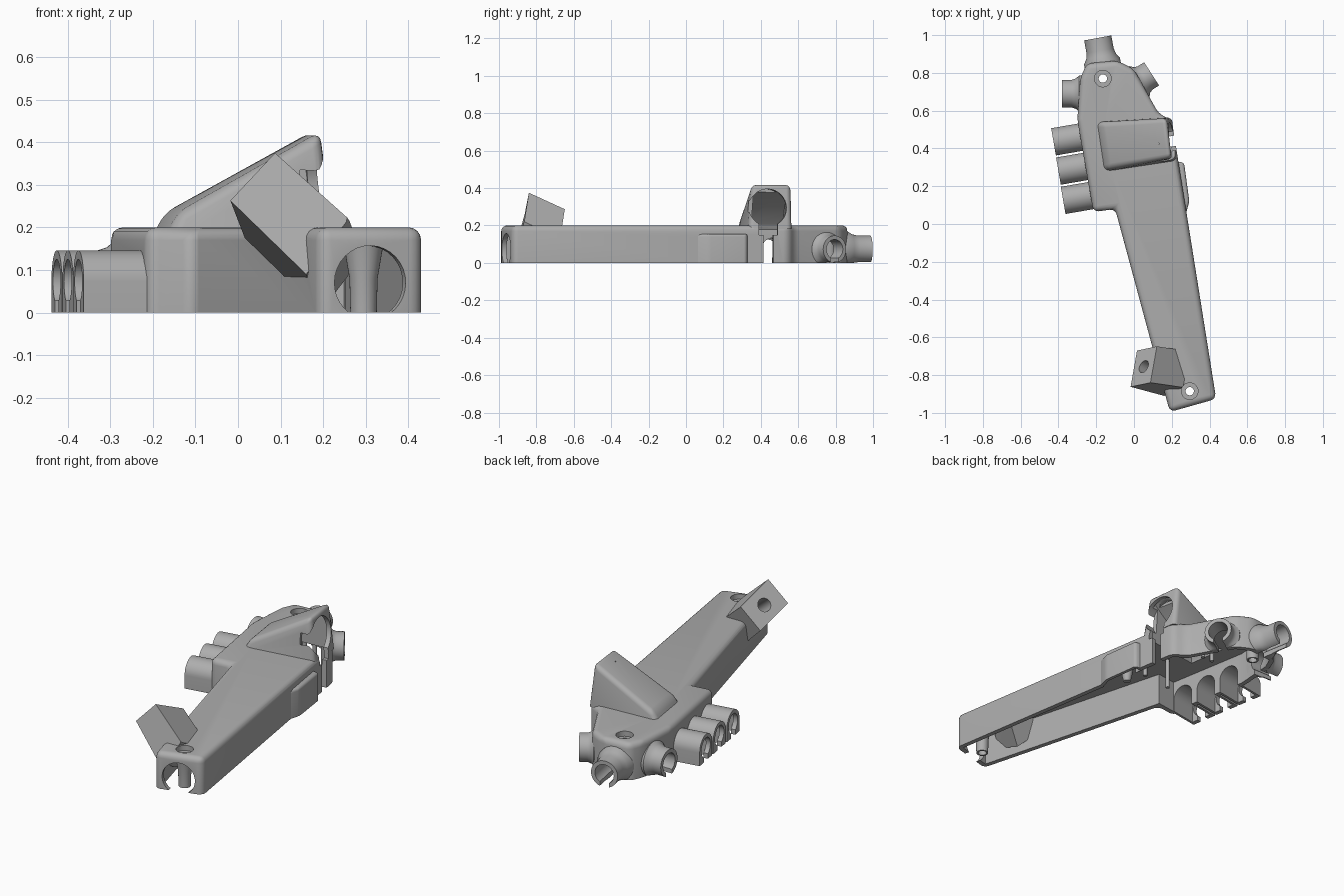
import bpy, bmesh, math
from mathutils import Vector

if "Cube" in bpy.data.objects:
    bpy.data.objects.remove(bpy.data.objects["Cube"])

grey = bpy.data.materials.new("plastic grey")
grey.use_nodes = True
grey.diffuse_color = (0.42, 0.42, 0.42, 1)
grey.node_tree.nodes["Principled BSDF"].inputs["Base Color"].default_value = (0.42, 0.42, 0.42, 1)


def loft(name, rings, bevel=0):
    """Closed solid through equal-length rings; bevel rounds all but the base rim."""
    bm = bmesh.new()
    vs = [[bm.verts.new(p) for p in ring] for ring in rings]
    n = len(vs[0])
    for a, b in zip(vs, vs[1:]):
        for i in range(n):
            bm.faces.new((a[i], a[(i + 1) % n], b[(i + 1) % n], b[i]))
    bm.faces.new(vs[0][::-1])
    bm.faces.new(vs[-1])
    bmesh.ops.recalc_face_normals(bm, faces=bm.faces)
    if bevel:
        base = set(vs[0])
        edges = [e for e in bm.edges if not (e.verts[0] in base and e.verts[1] in base)]
        bmesh.ops.bevel(bm, geom=edges, offset=bevel, segments=4, profile=0.5,
                        affect='EDGES', clamp_overlap=True)
        bmesh.ops.recalc_face_normals(bm, faces=bm.faces)
    me = bpy.data.meshes.new(name)
    bm.to_mesh(me)
    bm.free()
    me.materials.append(grey)
    ob = bpy.data.objects.new(name, me)
    bpy.context.scene.collection.objects.link(ob)
    return ob


def prism(name, outline, z0, z1, bevel=0):
    return loft(name, [[(x, y, z) for x, y in outline] for z in (z0, z1)], bevel)


def inset(outline, d):
    """Mitred inward offset of a counter-clockwise outline."""
    out = []
    for i, p in enumerate(outline):
        p = Vector(p)
        a = (p - Vector(outline[i - 1])).normalized()
        b = (Vector(outline[(i + 1) % len(outline)]) - p).normalized()
        na, nb = Vector((-a.y, a.x)), Vector((-b.y, b.x))
        out.append(tuple(p + (na + nb) * d / (1 + na.dot(nb))))
    return out


def rod(name, stations, n=32):
    """Round solid through (centre, radius) stations on a straight axis."""
    axis = (Vector(stations[-1][0]) - Vector(stations[0][0])).normalized()
    u = axis.orthogonal().normalized()
    v = axis.cross(u)
    turn = [2 * math.pi * i / n for i in range(n)]
    return loft(name, [[Vector(c) + (u * math.cos(t) + v * math.sin(t)) * r for t in turn]
                       for c, r in stations])


def bar(name, start, direction, length, width, z0, z1):
    """Straight box running horizontally from start along direction."""
    s, d = Vector(start), Vector(direction).normalized()
    w = Vector((-d.y, d.x)) * width / 2
    return prism(name, [s - w, s + d * length - w, s + d * length + w, s + w], z0, z1)


R = 0.073  # socket radius and axis height


def sleeve(name, end, inward, stations, r, arch):
    """Socket body along inward; stations are (distance, scale)."""
    d = Vector((inward[0], inward[1], 0)).normalized()
    side = Vector((-d.y, d.x, 0))
    if arch:
        prof = [(math.cos(t), math.sin(t)) for t in [math.pi * i / 20 for i in range(21)]]
        prof += [(-1, -2), (1, -2)]
    else:
        prof = [(math.cos(t), math.sin(t)) for t in [math.pi * i / 20 for i in range(40)]]
    floor = 0 if r == R else -0.05
    rings = []
    for dist, k in stations:
        c = Vector((end[0], end[1], 0)) + d * dist
        rings.append([c + side * u * r * k + Vector((0, 0, max(floor, R + v * r * k))) for u, v in prof])
    return loft(name, rings)


# Outer shells
body_outline = [(0.435, -0.926), (0.20, 0.55), (0.13, 0.585), (0, 0.82), (-0.09, 0.865),
                (-0.25, 0.85), (-0.285, 0.77), (-0.30, 0.55), (-0.215, 0.063),
                (-0.10, 0.08), (0.19, -0.995)]
bump_outline = [(0.2, 0.05), (0.27, 0.035), (0.293, 0.12), (0.265, 0.325), (0.2, 0.335)]
body = prism("body_shell", body_outline, 0, 0.2, 0.03)
bump = prism("side_bulge", bump_outline, 0, 0.155, 0.015)

house_base = [(-0.205, 0.54), (-0.165, 0.275), (0.228, 0.335), (0.2, 0.565)]
house_top = [(-0.175, 0.535, 0.235), (-0.14, 0.295, 0.235), (0.195, 0.35, 0.425), (0.17, 0.56, 0.425)]
housing = loft("raised_housing", [[(x, y, 0.18) for x, y in house_base], house_top], 0.025)

# Slanted block on the grip
front = [Vector(p) for p in ((-0.018, -0.862, 0.263), (0.087, -0.84, 0.375),
                             (0.26, -0.865, 0.22), (0.16, -0.91, 0.09))]
run = Vector((0.034, 0.192, -0.088))
block = loft("slanted_block", [front, [p + run for p in front]])

# Cavities
cutters = [prism("cut_body", inset(body_outline, 0.026), -0.1, 0.176),
           prism("cut_bulge", inset(bump_outline, 0.018), -0.1, 0.137)]
top2d = inset([(x, y) for x, y, z in house_top], 0.02)
cutters.append(loft("cut_housing", [
    [(x, y, 0.15) for x, y in inset(house_base, 0.022)],
    [(x, y, p[2] - 0.025) for (x, y), p in zip(top2d, house_top)]]))

# Side opening of the housing, with the slot and slit beneath it
side_in = Vector((-0.985, -0.17))
cutters += [rod("cut_side_hole", [((0.30, 0.455, 0.295), 0.1), ((0.13, 0.426, 0.295), 0.1)]),
            bar("cut_side_slot", (0.30, 0.455), side_in, 0.2, 0.1, 0.15, 0.24),
            bar("cut_side_slit", (0.30, 0.455), side_in, 0.2, 0.055, -0.1, 0.16)]

# Cable opening at the grip end
cutters.append(rod("cut_grip_end", [((0.33, -1.03, 0.07), 0.087), ((0.293, -0.90, 0.07), 0.087)]))

# Sockets: three arched ones in a row, three round flared ones on the head
sockets = []
for i, (end, inward, root) in enumerate([
        ((-0.426, 0.435), (0.985, 0.17), 0),
        ((-0.400, 0.280), (0.985, 0.17), 0),
        ((-0.375, 0.125), (0.985, 0.17), 0),
        ((-0.380, 0.690), (1, 0), 0.09),
        ((-0.192, 0.985), (0.18, -0.98), 0.125),
        ((0.093, 0.795), (-0.84, -0.54), 0.075)]):
    arch = root == 0
    d = Vector(inward).normalized()
    if arch:
        stations = [(0, 1), (0.22, 1)]
        cutters.append(sleeve("cut_arch", end, inward, [(0.025, 1), (0.25, 1)], 0.06, True))
    else:
        stations = [(0, 1), (root * 0.55, 1), (root * 0.8, 1.1), (root, 1.32), (root + 0.05, 1.34)]
    sockets.append(sleeve("row_socket" if arch else "head_socket", end, inward, stations, R, arch))
    a, b = Vector(end) - d * 0.03, Vector(end) + d * 0.2
    cutters.append(rod("cut_bore", [((a.x, a.y, R), 0.052), ((b.x, b.y, R), 0.052)]))
    cutters.append(bar("cut_slit", a, d, 0.23, 0.05, -0.1, 0.05))

# Screw bosses with countersunk holes
bosses, holes = [], []
for x, y in ((-0.165, 0.77), (0.295, -0.885)):
    bosses.append(rod("screw_boss", [((x, y, 0), 0.031), ((x, y, 0.08), 0.033),
                                     ((x, y, 0.15), 0.045), ((x, y, 0.185), 0.05)]))
    holes += [rod("cut_screw", [((x, y, -0.1), 0.022), ((x, y, 0.3), 0.022)]),
              rod("cut_sink", [((x, y, 0.172), 0.044), ((x, y, 0.3), 0.044)])]

# Round hole in the slanted block
normal = (front[1] - front[0]).cross(run).normalized()
if normal.z < 0:
    normal.negate()
mid = (front[0] + front[1] + run) / 2
block_hole = rod("cut_block", [(mid + normal * 0.05, 0.035), (mid - normal * 0.17, 0.035)])

# Small peg and posts hanging from the roof
pegs = [rod("roof_peg", [((0.14, 0.11, 0.05), 0.018), ((0.14, 0.11, 0.1), 0.03),
                         ((0.14, 0.11, 0.18), 0.033)])]
pegs += [rod("guide_post", [((x, y, 0.01), 0.011), ((x, y, 0.18), 0.011)], 12)
         for x, y in ((0.15, 0.27), (-0.02, 0.25), (-0.02, 0.61), (0.04, 0.61))]


def carve(ob, tools):
    for t in tools:
        m = ob.modifiers.new("cut", 'BOOLEAN')
        m.operation, m.solver, m.object = 'DIFFERENCE', 'EXACT', t
    dg = bpy.context.evaluated_depsgraph_get()
    me = bpy.data.meshes.new_from_object(ob.evaluated_get(dg))
    ob.modifiers.clear()
    ob.data = me


for ob in [body, bump, housing] + sockets:
    carve(ob, cutters + holes + ([block_hole] if ob is body else []))
carve(block, [block_hole] + holes)
for ob in bosses:
    carve(ob, holes)
for t in cutters + holes + [block_hole]:
    bpy.data.objects.remove(t)

bpy.ops.object.select_all(action='DESELECT')
for ob in [body, bump, housing, block] + sockets + bosses + pegs:
    ob.select_set(True)
    bpy.context.view_layer.objects.active = ob
bpy.ops.object.shade_smooth_by_angle(angle=math.radians(35))
